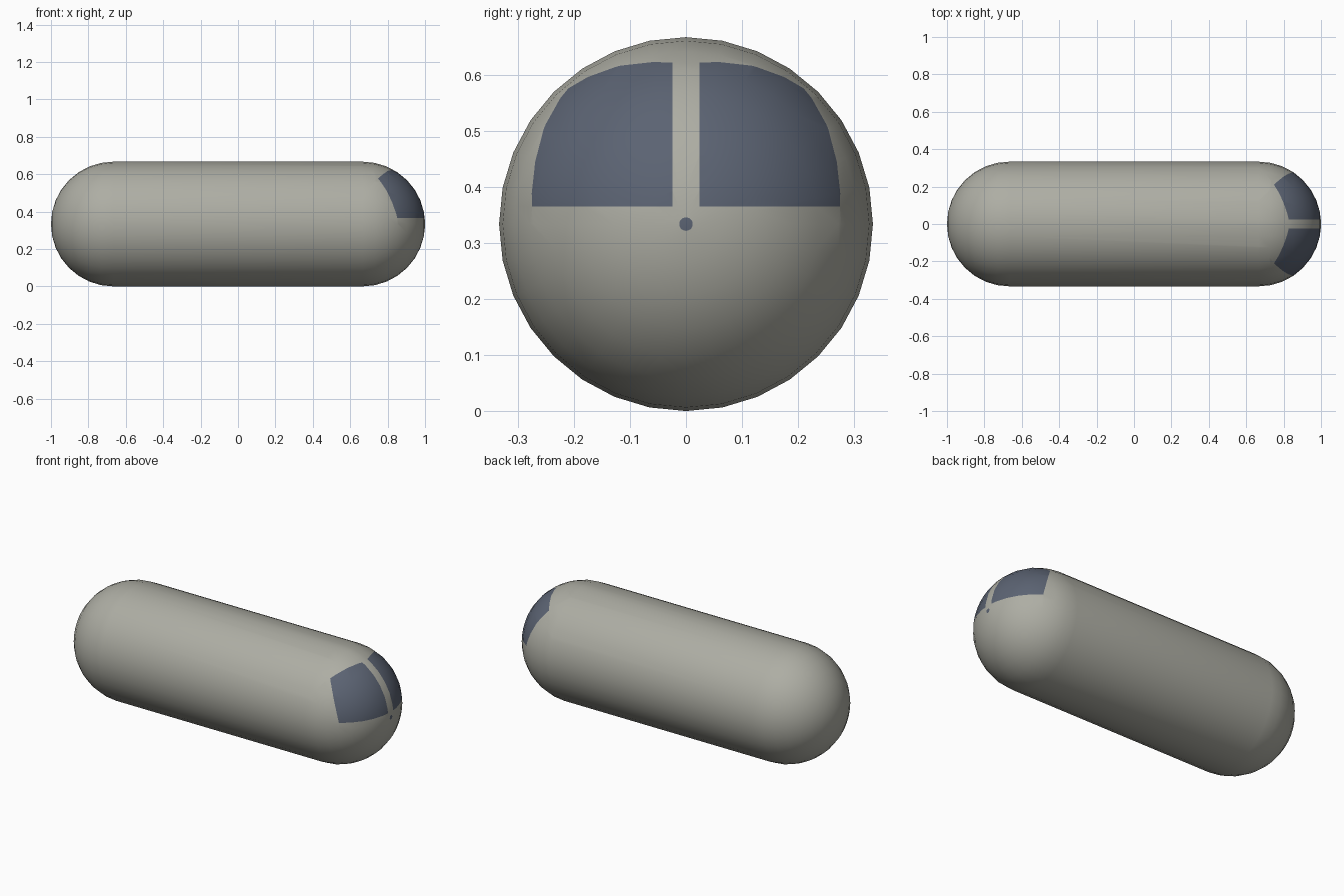
import bpy, bmesh, math
from mathutils import Vector

if "Cube" in bpy.data.objects:
    bpy.data.objects.remove(bpy.data.objects["Cube"])

R, HALF, SEG, RINGS = 1 / 3, 2 / 3, 32, 8


def material(name, rgb):
    m = bpy.data.materials.new(name)
    m.diffuse_color = (*rgb, 1)
    m.use_nodes = True
    m.node_tree.nodes["Principled BSDF"].inputs["Base Color"].default_value = m.diffuse_color
    return m


# Capsule profile: (x, radius), with a tiny ring around the nose tip
profile = []
for i in range(1, RINGS + 1):
    a = math.radians(90) * i / RINGS
    profile.append((-HALF - R * math.cos(a), R * math.sin(a)))
profile += [(-x, r) for x, r in reversed(profile)]
profile.append((HALF + R * 0.9993, 0.012))

# Lathe the profile around the x axis
bm = bmesh.new()
rings = []
for x, r in profile:
    rings.append([bm.verts.new((x, r * math.sin(2 * math.pi * k / SEG),
                                R + r * math.cos(2 * math.pi * k / SEG)))
                  for k in range(SEG)])
for a, b in zip(rings, rings[1:]):
    for k in range(SEG):
        n = (k + 1) % SEG
        bm.faces.new((a[k], a[n], b[n], b[k]))
tail, nose = bm.verts.new((-1, 0, R)), bm.verts.new((1, 0, R))
for k in range(SEG):
    n = (k + 1) % SEG
    bm.faces.new((tail, rings[0][n], rings[0][k]))
    bm.faces.new((nose, rings[-1][k], rings[-1][n]))
bmesh.ops.recalc_face_normals(bm, faces=bm.faces)

# Window outline planes (point, inward normal) for the +y pane
centre = Vector((HALF, 0, R))
inside = Vector((0.2, 0.14, 0.16))
low_out = Vector((0.185, 0.275, 0.032))
top_out = Vector((0.083, 0.212, 0.245))
top_in = Vector((0.162, 0.025, 0.290))


def arc_plane(p, q):
    n = p.cross(q).normalized()
    return centre, n if n.dot(inside) > 0 else -n


planes = [(Vector((0, 0.024, 0)), Vector((0, 1, 0))),
          (Vector((0, 0, 0.365)), Vector((0, 0, 1))),
          arc_plane(low_out, top_out), arc_plane(top_out, top_in)]


def flip(v, s):
    return Vector((v.x, v.y * s, v.z))


# Cut the window edges into the front dome, on both sides
for s in (1, -1):
    for co, no in planes:
        faces = [f for f in bm.faces
                 if (c := f.calc_center_median()).x > HALF and c.z > R and c.y * s > 0]
        geom = set(faces)
        for f in faces:
            geom.update(f.edges)
            geom.update(f.verts)
        bmesh.ops.bisect_plane(bm, geom=list(geom), dist=1e-5,
                               plane_co=flip(co, s), plane_no=flip(no, s))

# Colour the panes and the nose tip
for f in bm.faces:
    f.smooth = True
    c = f.calc_center_median()
    p = Vector((c.x, abs(c.y), c.z))
    pane = c.x > HALF and all((p - co).dot(no) > 0 for co, no in planes)
    tip = c.x > HALF and math.hypot(c.y, c.z - R) < 0.012
    f.material_index = int(pane or tip)

mesh = bpy.data.meshes.new("capsule_body")
bm.to_mesh(mesh)
bm.free()
mesh.materials.append(material("warm grey shell", (0.42, 0.42, 0.37)))
mesh.materials.append(material("dark blue glass", (0.105, 0.125, 0.17)))
body = bpy.data.objects.new("capsule_body", mesh)
bpy.context.collection.objects.link(body)
